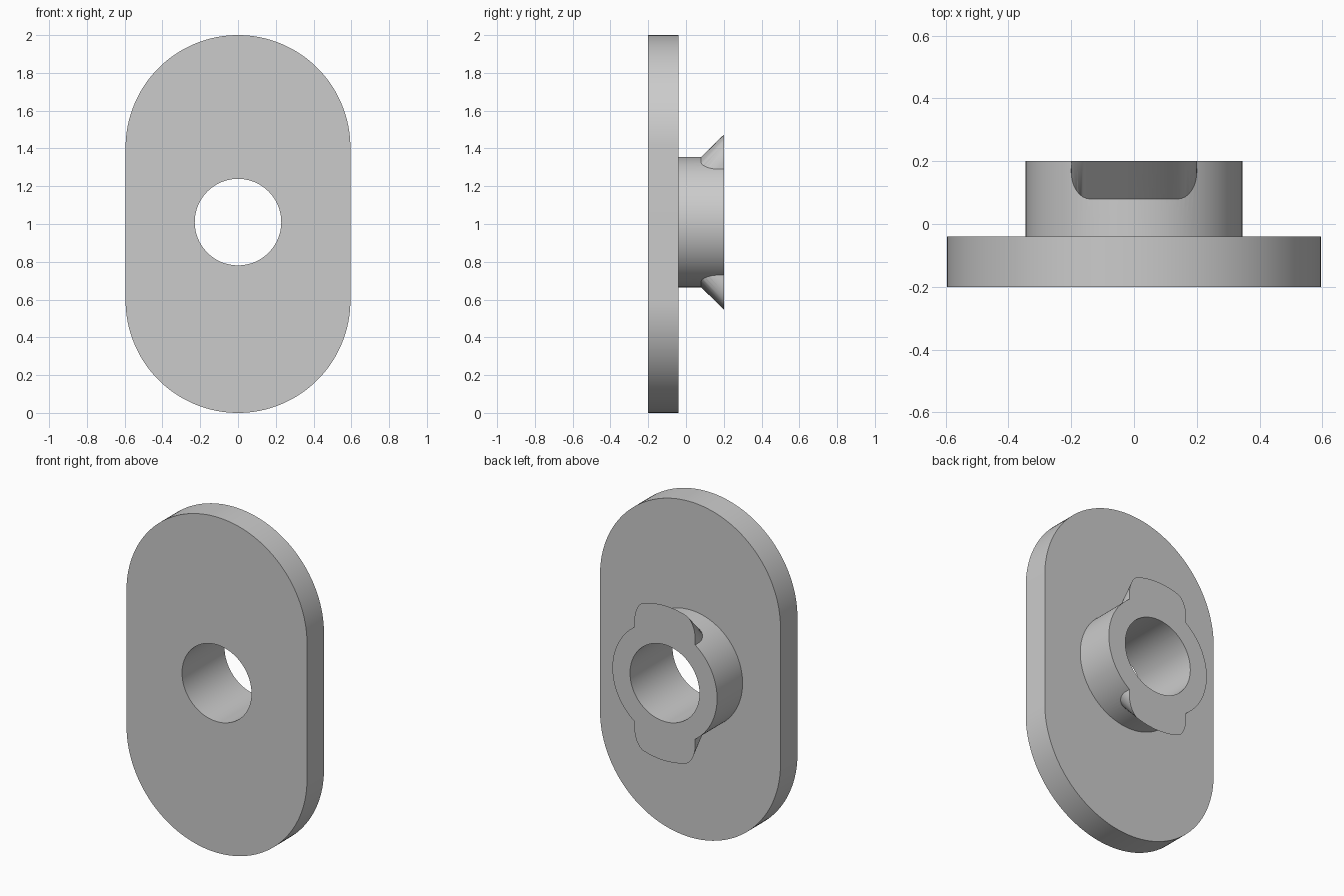
import bpy, bmesh
from math import sin, cos, pi, sqrt, radians

if "Cube" in bpy.data.objects:
    bpy.data.objects.remove(bpy.data.objects["Cube"], do_unlink=True)

FRONT, MID, BACK = -0.2, -0.04, 0.2     # depth of plate front, plate back, boss face
AXIS_Z = 1.01                           # height of the bore axis
BORE_R, BOSS_R, TAB_R = 0.229, 0.345, 0.4625
TAB_Y, TAB_W, FILLET = 0.08, 0.2, 0.06  # where a tab starts, half width, edge rounding

grey = bpy.data.materials.new("light grey")
grey.use_nodes = True
grey.diffuse_color = (0.6, 0.6, 0.6, 1)
grey.node_tree.nodes["Principled BSDF"].inputs["Base Color"].default_value = (0.6, 0.6, 0.6, 1)


def loft(name, sections):
    """Solid skinned through matching closed sections."""
    bm = bmesh.new()
    rings = [[bm.verts.new(p) for p in s] for s in sections]
    n = len(rings[0])
    for a, b in zip(rings, rings[1:]):
        for i in range(n):
            j = (i + 1) % n
            bm.faces.new((a[i], a[j], b[j], b[i]))
    bm.faces.new(rings[0])
    bm.faces.new(rings[-1])
    bmesh.ops.recalc_face_normals(bm, faces=bm.faces)
    mesh = bpy.data.meshes.new(name)
    bm.to_mesh(mesh)
    bm.free()
    mesh.materials.append(grey)
    obj = bpy.data.objects.new(name, mesh)
    bpy.context.collection.objects.link(obj)
    return obj


def prism(name, outline, y0, y1):
    return loft(name, [[(x, y, z) for x, z in outline] for y in (y0, y1)])


def arc(r, cz, start, sweep, n):
    return [(r * cos(start + sweep * i / n), cz + r * sin(start + sweep * i / n))
            for i in range(n + 1)]


def combine(target, tool, operation):
    mod = target.modifiers.new(operation.lower(), 'BOOLEAN')
    mod.operation, mod.object, mod.solver = operation, tool, 'EXACT'
    bpy.ops.object.select_all(action='DESELECT')
    bpy.context.view_layer.objects.active = target
    target.select_set(True)
    bpy.ops.object.modifier_apply(modifier=mod.name)


def locking_tab(name, side):
    """Conical wedge on the boss, its edges rounded toward the straight sides."""
    slope = (TAB_R - BOSS_R) / (BACK - TAB_Y)
    half = [TAB_W - FILLET + FILLET * sin(pi / 2 * i / 12) for i in range(13)]
    flat = [half[0] * i / 8 for i in range(-7, 8)]
    sections = []
    for x in [-h for h in reversed(half)] + flat + half:
        u = max(0, abs(x) - TAB_W + FILLET)
        drop = (FILLET - sqrt(max(0, FILLET ** 2 - u ** 2))) * sqrt(2)
        inner = BOSS_R - 0.03
        corners = [(TAB_Y + drop / slope, inner), (TAB_Y + drop / slope, BOSS_R),
                   (BACK, TAB_R - drop), (BACK, inner)]
        sections.append([(x, y, AXIS_Z + side * sqrt(r * r - x * x)) for y, r in corners])
    return loft(name, sections)


# Rounded plate
R = 0.595
plate = prism("plate", arc(R, 2 - R, 0, pi, 64) + arc(R, R, pi, pi, 64), FRONT, MID)

# Boss with two locking tabs
boss = prism("boss", arc(BOSS_R, AXIS_Z, 0, 2 * pi, 128)[:-1], MID, BACK)
for label, side in (("upper_tab", 1), ("lower_tab", -1)):
    tab = locking_tab(label, side)
    combine(boss, tab, 'UNION')
    bpy.data.objects.remove(tab, do_unlink=True)

# Bore through plate and boss
cutter = prism("bore_cutter", arc(BORE_R, AXIS_Z, 0, 2 * pi, 96)[:-1], FRONT - 0.1, BACK + 0.1)
for part in (plate, boss):
    combine(part, cutter, 'DIFFERENCE')
    bpy.ops.object.shade_smooth_by_angle(angle=radians(30))
bpy.data.objects.remove(cutter, do_unlink=True)
